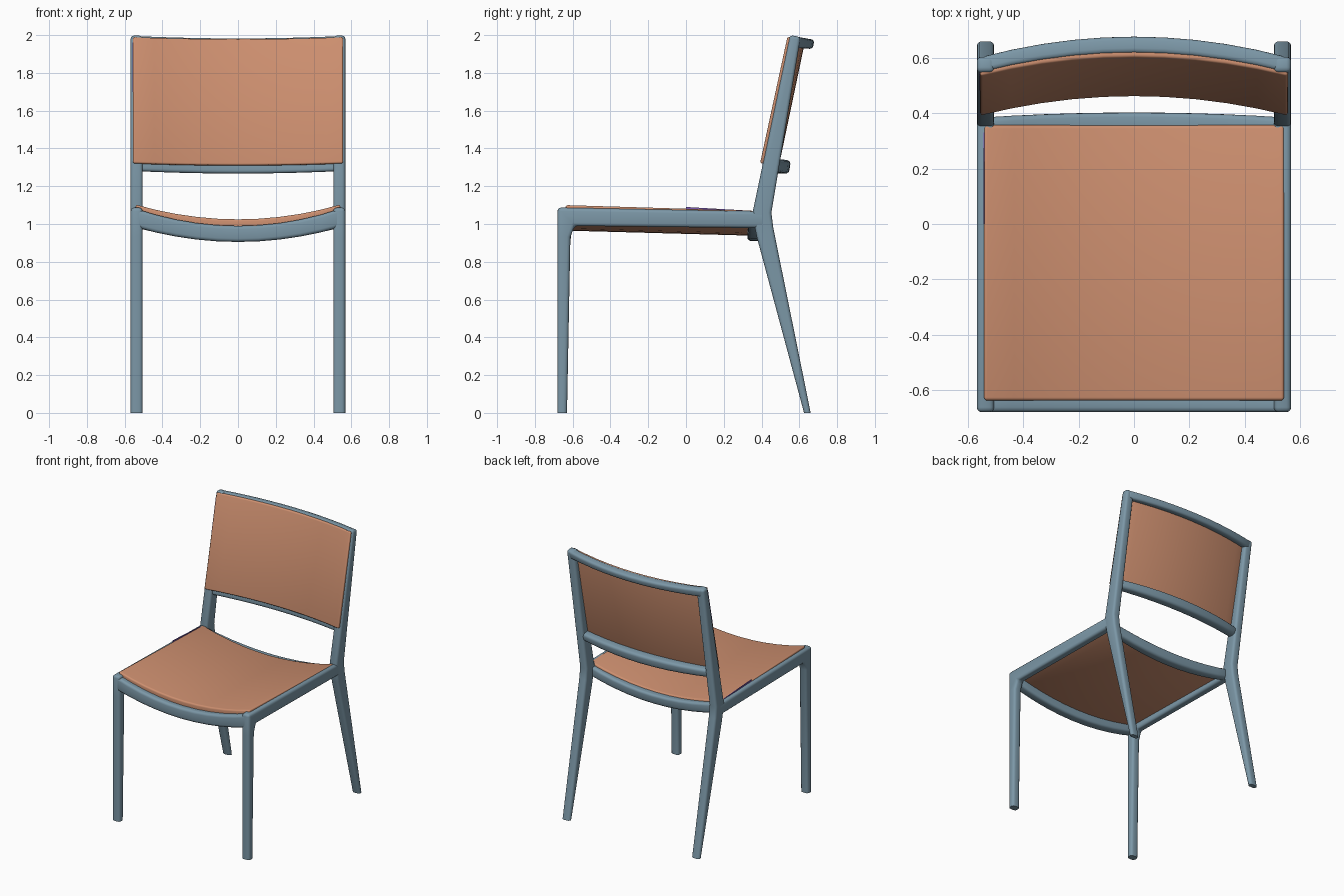
import bpy
import bmesh
import math

if "Cube" in bpy.data.objects:
    bpy.data.objects.remove(bpy.data.objects["Cube"], do_unlink=True)


def material(name, r, g, b):
    m = bpy.data.materials.new(name)
    m.use_nodes = True
    m.diffuse_color = (r, g, b, 1)
    m.node_tree.nodes["Principled BSDF"].inputs["Base Color"].default_value = (r, g, b, 1)
    return m


blue = material("blue grey frame", 0.20, 0.31, 0.385)
tan = material("tan upholstery", 0.61, 0.275, 0.16)
purple = material("purple trim", 0.20, 0.10, 0.45)


def loft(name, rings, mat, bevel=0.0, segments=3):
    """Skin four-point rings into a closed bar and round its hard edges."""
    bm = bmesh.new()
    loops = [[bm.verts.new(p) for p in ring] for ring in rings]
    for a, b in zip(loops, loops[1:]):
        for i in range(4):
            j = (i + 1) % 4
            bm.faces.new((a[i], a[j], b[j], b[i]))
    bm.faces.new(loops[0])
    bm.faces.new(loops[-1])
    bmesh.ops.recalc_face_normals(bm, faces=bm.faces)
    if bevel:
        hard = [e for e in bm.edges if e.calc_face_angle(0) > 0.6
                and max(v.co.z for v in e.verts) > 0.01]
        bmesh.ops.bevel(bm, geom=hard, offset=bevel, segments=segments,
                        profile=0.5, affect='EDGES', clamp_overlap=True)
    mesh = bpy.data.meshes.new(name)
    bm.to_mesh(mesh)
    bm.free()
    mesh.materials.append(mat)
    ob = bpy.data.objects.new(name, mesh)
    bpy.context.collection.objects.link(ob)
    bpy.ops.object.select_all(action='DESELECT')
    ob.select_set(True)
    bpy.context.view_layer.objects.active = ob
    bpy.ops.object.shade_smooth_by_angle(angle=math.radians(40))
    return ob


def side_bar(name, side, pairs):
    """Bar in a side plane, from pairs of (y, z) edge points."""
    x0, x1 = side * 0.505, side * 0.568
    loft(name, [[(x0, *p), (x1, *p), (x1, *q), (x0, *q)] for p, q in pairs], blue, 0.018)


def cross_bar(name, half, ends, middle, mat, bevel, steps=10):
    """Bar across x whose (y, z) section blends from the ends to the middle."""
    rings = []
    for k in range(steps + 1):
        u = 2 * k / steps - 1
        w = u * u
        rings.append([(u * half, m[0] + (e[0] - m[0]) * w, m[1] + (e[1] - m[1]) * w)
                      for e, m in zip(ends, middle)])
    loft(name, rings, mat, bevel)


# Side frames: front leg running into the seat rail, rear leg running into the post
for label, s in (("right", -1), ("left", 1)):
    side_bar(label + "_front_leg_and_rail", s, [
        ((-0.68, 0), (-0.63, 0)),
        ((-0.68, 0.93), (-0.612, 0.93)),
        ((-0.68, 1.087), (-0.59, 0.99)),
        ((0.42, 1.066), (0.42, 0.978))])
    side_bar(label + "_rear_leg_and_post", s, [
        ((0.625, 0), (0.66, 0)),
        ((0.375, 0.93), (0.462, 0.98)),
        ((0.35, 1.05), (0.452, 1.06)),
        ((0.55, 2.0), (0.607, 1.99))])

# Curved rails
cross_bar("front_seat_rail", 0.55,
          [(-0.68, 1.085), (-0.61, 1.08), (-0.61, 0.985), (-0.68, 0.985)],
          [(-0.68, 0.99), (-0.61, 0.99), (-0.61, 0.905), (-0.68, 0.905)], blue, 0.018)
cross_bar("rear_seat_rail", 0.54,
          [(0.33, 1.055), (0.385, 1.055), (0.385, 0.98), (0.33, 0.98)],
          [(0.325, 0.985), (0.405, 0.985), (0.395, 0.91), (0.325, 0.91)], blue, 0.018)
cross_bar("lower_back_rail", 0.54,
          [(0.42, 1.345), (0.485, 1.335), (0.475, 1.28), (0.41, 1.28)],
          [(0.488, 1.345), (0.555, 1.335), (0.545, 1.267), (0.478, 1.267)], blue, 0.018)
cross_bar("top_back_rail", 0.55,
          [(0.55, 1.998), (0.607, 1.988), (0.595, 1.93), (0.54, 1.94)],
          [(0.62, 1.985), (0.68, 1.975), (0.67, 1.925), (0.61, 1.935)], blue, 0.016)

# Dished seat and curved back panel
cross_bar("seat", 0.542,
          [(-0.638, 1.103), (0.357, 1.073), (0.357, 1.02), (-0.638, 1.04)],
          [(-0.638, 1.025), (0.357, 0.995), (0.357, 0.938), (-0.638, 0.965)], tan, 0.012)
cross_bar("back_panel", 0.556,
          [(0.535, 1.992), (0.562, 1.985), (0.425, 1.318), (0.39, 1.322)],
          [(0.603, 1.98), (0.632, 1.975), (0.492, 1.308), (0.46, 1.312)], tan, 0.01)

# Thin trim strips on one edge of the seat and back
for name, x, edge in (
        ("seat_trim", -0.54, [(0.0, 1.078, 0, 0.012), (0.33, 1.063, 0, 0.008)]),
        ("back_trim", -0.555, [(0.482, 1.7, 0.01, 0), (0.537, 1.96, 0.01, 0)])):
    loft(name, [[(x, y, z), (x - 0.004, y, z),
                 (x - 0.004, y + dy, z + dz), (x, y + dy, z + dz)]
                for y, z, dy, dz in edge], purple)
